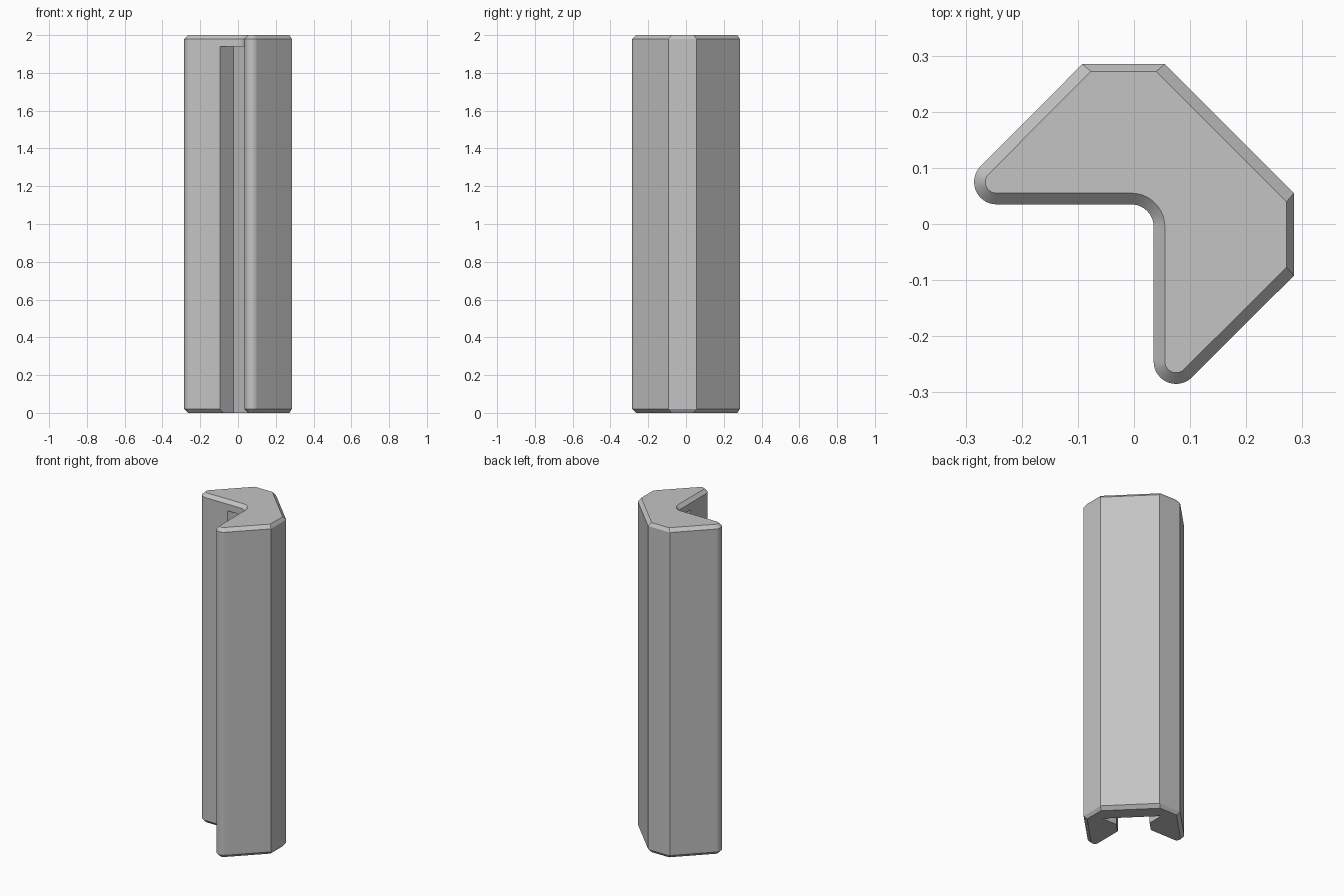
import bpy, bmesh, math

cube = bpy.data.objects.get("Cube")
if cube:
    bpy.data.objects.remove(cube, do_unlink=True)

grey = bpy.data.materials.new("plain grey")
grey.use_nodes = True
colour = (0.55, 0.55, 0.55, 1)
grey.diffuse_color = colour
grey.node_tree.nodes["Principled BSDF"].inputs["Base Color"].default_value = colour


def arc(cx, cy, r, start, end, steps):
    angles = [math.radians(start + (end - start) * i / steps) for i in range(steps + 1)]
    return [(cx + r * math.cos(a), cy + r * math.sin(a)) for a in angles]


def mirrored(half):
    """Complete an outline across the diagonal x = y."""
    return half + [(y, x) for x, y in reversed(half)]


def outline(inset):
    """Angle section: inner fillet, rounded arm tip and bevelled back."""
    half = arc(-0.005, -0.005, 0.04 + inset, 48, 90, 6)
    half += arc(-0.245, 0.075, 0.04 - inset, 270, 135, 14)
    back = 0.285 - 0.65 * inset
    shift = inset * math.sqrt(2)
    half += [(back - 0.377 + shift, back), (0.34 - shift - back, back)]
    return mirrored(half)


def loft(name, layers):
    """Skin a stack of (outline, height) layers and cap both ends."""
    bm = bmesh.new()
    rings = [[bm.verts.new((x, y, z)) for x, y in pts] for pts, z in layers]
    for low, high in zip(rings, rings[1:]):
        for i in range(len(low)):
            j = (i + 1) % len(low)
            bm.faces.new((low[i], low[j], high[j], high[i]))
    bm.faces.new(rings[0])
    bm.faces.new(rings[-1])
    bmesh.ops.recalc_face_normals(bm, faces=bm.faces[:])
    mesh = bpy.data.meshes.new(name)
    bm.to_mesh(mesh)
    bm.free()
    mesh.materials.append(grey)
    obj = bpy.data.objects.new(name, mesh)
    bpy.context.collection.objects.link(obj)
    return obj


# Angled bar with chamfered ends
bevel, height = 0.02, 2
bar = loft("angled_bar", [(outline(bevel), 0), (outline(0), bevel),
                          (outline(0), height - bevel), (outline(bevel), height)])

# Undercut slot in the inner corner, open at the bottom
slot = mirrored([(-0.195, -0.065), (-0.02, 0.11), (-0.02, 0.21)])
cutter = loft("slot_cutter", [(slot, -0.1), (slot, 1.94)])
cutter.hide_render = True

cut = bar.modifiers.new("slot", "BOOLEAN")
cut.operation = "DIFFERENCE"
cut.solver = "EXACT"
cut.object = cutter
bpy.ops.object.select_all(action="DESELECT")
bar.select_set(True)
bpy.context.view_layer.objects.active = bar
bpy.ops.object.modifier_apply(modifier=cut.name)
bpy.data.objects.remove(cutter, do_unlink=True)

bpy.ops.object.shade_smooth_by_angle(angle=math.radians(25))
